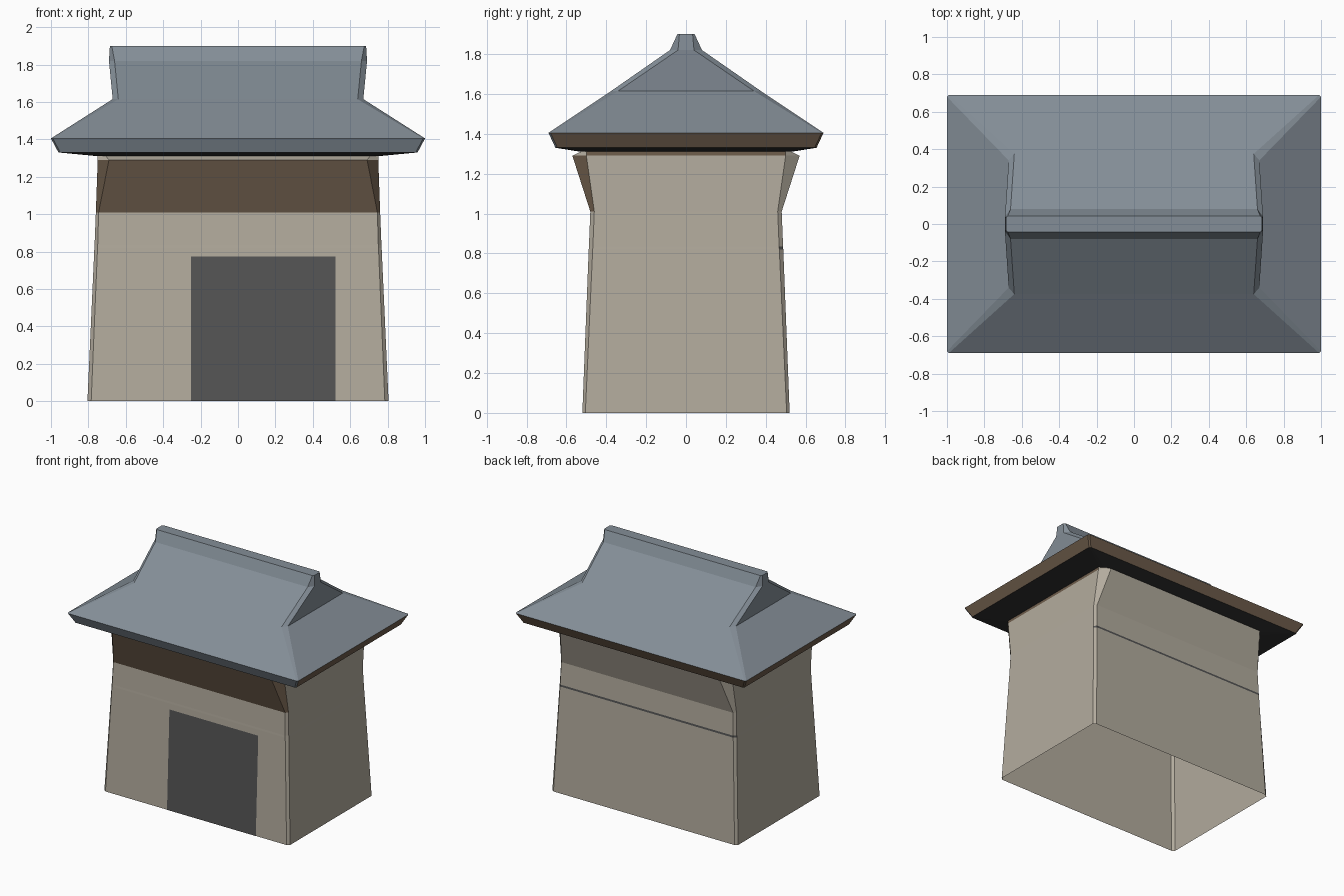
import bpy, bmesh

if "Cube" in bpy.data.objects:
    bpy.data.objects.remove(bpy.data.objects["Cube"])


def material(name, rgb):
    m = bpy.data.materials.new(name)
    m.diffuse_color = (*rgb, 1)
    m.use_nodes = True
    m.node_tree.nodes["Principled BSDF"].inputs["Base Color"].default_value = m.diffuse_color
    return m


PLASTER = material("plaster", (0.45, 0.41, 0.34))
WOOD = material("wood", (0.16, 0.112, 0.073))
SLATE = material("slate", (0.23, 0.27, 0.31))
DARK = material("dark", (0.09, 0.09, 0.09))
SHADE = material("shade", (0.03, 0.03, 0.03))

# Side numbers of a chamfered ring, odd numbers are the corner chamfers
RIGHT, BACK, LEFT, FRONT = 0, 2, 4, 6


def ring(z, hx, hy, cx, cy):
    """Rectangle with cut corners, anticlockwise from the right side."""
    a, b = hx - cx, hy - cy
    return [(x, y, z) for x, y in ((hx, -b), (hx, b), (a, hy), (-a, hy),
                                   (-hx, b), (-hx, -b), (-a, -hy), (a, -hy))]


def loft(name, rings, mats, pick, cap_bottom=False, cap_top=False):
    """Skin a stack of rings; pick(level, side) gives the material index."""
    bm = bmesh.new()
    loops = [[bm.verts.new(p) for p in ring(*r)] for r in rings]
    for lvl, (lo, hi) in enumerate(zip(loops, loops[1:])):
        for s in range(8):
            t = (s + 1) % 8
            f = bm.faces.new((lo[s], lo[t], hi[t], hi[s]))
            f.material_index = pick(lvl, s)
    if cap_bottom:
        bm.faces.new(loops[0][::-1]).material_index = pick(0, 0)
    if cap_top:
        bm.faces.new(loops[-1]).material_index = pick(len(rings) - 2, 0)
    me = bpy.data.meshes.new(name)
    bm.to_mesh(me)
    bm.free()
    for m in mats:
        me.materials.append(m)
    ob = bpy.data.objects.new(name, me)
    bpy.context.collection.objects.link(ob)
    return ob


# Walls: tapering open shell with flared front and back tops
def wall_material(level, side):
    if level == 1 and side in (1, BACK, 3):
        return 2                      # thin dark line across the back
    if level == 3 and side in (5, FRONT, 7):
        return 1                      # wooden flared panel
    if level == 4 and side in (RIGHT, LEFT):
        return 1
    return 0


loft("walls", [
    (0.00, 0.805, 0.52, 0.020, 0.015),
    (0.82, 0.768, 0.488, 0.017, 0.02),
    (0.835, 0.767, 0.487, 0.017, 0.02),
    (1.01, 0.760, 0.48, 0.015, 0.02),
    (1.29, 0.750, 0.57, 0.060, 0.07),
    (1.315, 0.750, 0.52, 0.040, 0.02),
], [PLASTER, WOOD, DARK], wall_material)


# Roof: dark soffit, sloped eave lip, hips, leaning gables and ridge cap
def roof_material(level, side):
    if level == 0:
        return 2
    if level == 1 and side in (RIGHT, 1, BACK, 3, LEFT):
        return 1
    return 0


loft("roof", [
    (1.31, 0.75, 0.53, 0.02, 0.02),
    (1.33, 0.96, 0.655, 0.01, 0.01),
    (1.405, 1.00, 0.69, 0.01, 0.01),
    (1.615, 0.67, 0.375, 0.03, 0.035),
    (1.82, 0.69, 0.08, 0.03, 0.04),
    (1.90, 0.685, 0.043, 0.01, 0.01),
], [SLATE, WOOD, SHADE], roof_material, True, True)

# Door: flat panel lying on the sloping front wall
me = bpy.data.meshes.new("door")
y0, y1 = -0.522, -0.492
me.from_pydata([(-0.25, y0, 0), (0.52, y0, 0), (0.52, y1, 0.775), (-0.25, y1, 0.775)],
               [], [(0, 1, 2, 3)])
me.materials.append(DARK)
bpy.context.collection.objects.link(bpy.data.objects.new("door", me))
